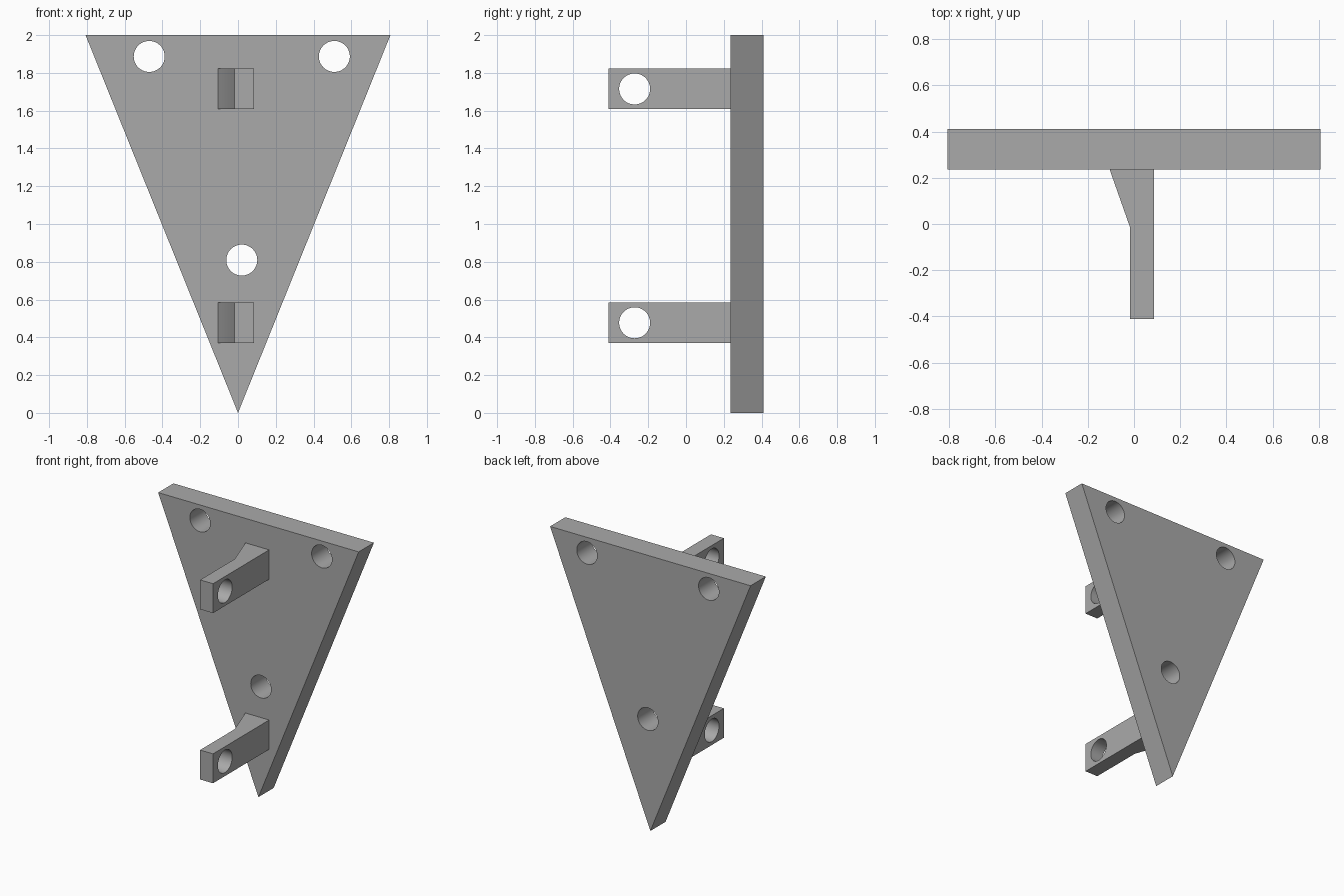
import bpy
import bmesh
from math import radians
from mathutils import Matrix, Vector

cube = bpy.data.objects.get("Cube")
if cube:
    bpy.data.objects.remove(cube, do_unlink=True)

grey = bpy.data.materials.new("plain grey")
grey.use_nodes = True
colour = (0.40, 0.40, 0.40, 1)
grey.diffuse_color = colour
grey.node_tree.nodes["Principled BSDF"].inputs["Base Color"].default_value = colour

HOLE_RADIUS = 0.082
PLATE_FRONT, PLATE_BACK = 0.235, 0.41


def add_object(name, bm):
    bmesh.ops.recalc_face_normals(bm, faces=bm.faces)
    mesh = bpy.data.meshes.new(name)
    bm.to_mesh(mesh)
    bm.free()
    mesh.materials.append(grey)
    obj = bpy.data.objects.new(name, mesh)
    bpy.context.collection.objects.link(obj)
    return obj


def prism(name, outline, offset):
    """Extrude a closed outline along an offset."""
    bm = bmesh.new()
    face = bm.faces.new([bm.verts.new(p) for p in outline])
    extruded = bmesh.ops.extrude_face_region(bm, geom=[face], use_keep_orig=True)
    verts = [v for v in extruded["geom"] if isinstance(v, bmesh.types.BMVert)]
    bmesh.ops.translate(bm, verts=verts, vec=Vector(offset))
    return add_object(name, bm)


def drill(obj, centres, axis):
    """Cut round holes through a part along the given axis."""
    bm = bmesh.new()
    turn = Matrix.Rotation(radians(90), 4, axis)
    for c in centres:
        bmesh.ops.create_cone(bm, cap_ends=True, segments=64, radius1=HOLE_RADIUS,
                              radius2=HOLE_RADIUS, depth=0.5,
                              matrix=Matrix.Translation(c) @ turn)
    cutter = add_object("hole_cutter", bm)
    mod = obj.modifiers.new("holes", 'BOOLEAN')
    mod.operation = 'DIFFERENCE'
    mod.solver = 'EXACT'
    mod.object = cutter
    bpy.ops.object.select_all(action='DESELECT')
    bpy.context.view_layer.objects.active = obj
    obj.select_set(True)
    bpy.ops.object.modifier_apply(modifier=mod.name)
    bpy.data.objects.remove(cutter, do_unlink=True)
    bpy.ops.object.shade_smooth_by_angle(angle=radians(30))


# Triangular back plate with three mounting holes
plate = prism("triangular_plate",
              [(x, PLATE_FRONT, z) for x, z in ((-0.807, 2), (0.807, 2), (0, 0))],
              (0, PLATE_BACK - PLATE_FRONT, 0))
drill(plate, [(x, 0.32, z) for x, z in ((-0.47, 1.887), (0.51, 1.887), (0.02, 0.809))], 'X')

# Two arms, each flared on one side where it meets the plate
arm_profile = [(-0.105, PLATE_FRONT), (-0.018, -0.012), (-0.018, -0.41),
               (0.086, -0.41), (0.086, PLATE_FRONT)]
for name, bottom in (("upper_arm", 1.608), ("lower_arm", 0.37)):
    arm = prism(name, [(x, y, bottom) for x, y in arm_profile], (0, 0, 0.214))
    drill(arm, [(0.034, -0.272, bottom + 0.107)], 'Y')
